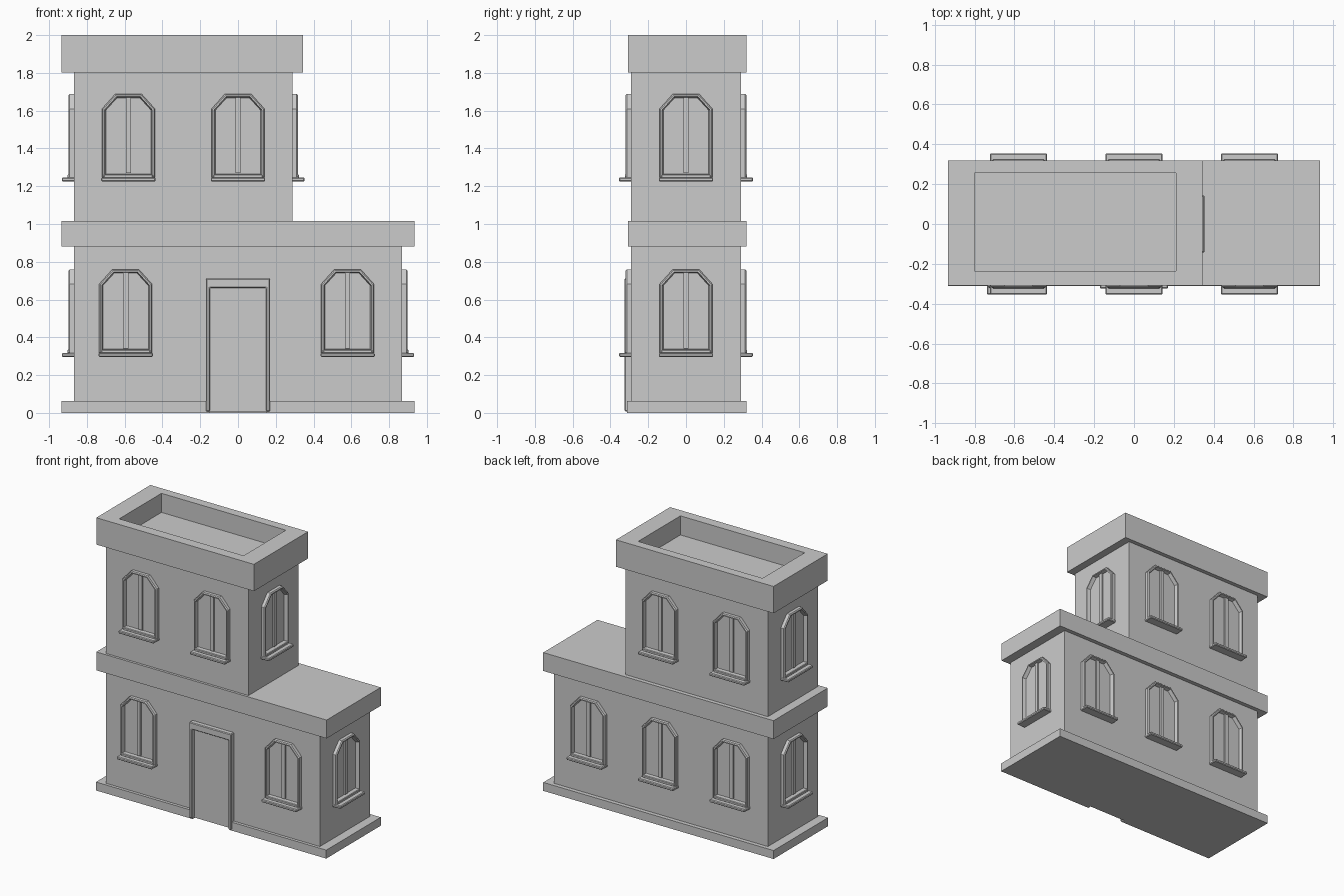
import bpy, bmesh, math
from mathutils import Matrix

if "Cube" in bpy.data.objects:
    bpy.data.objects.remove(bpy.data.objects["Cube"])


def loft(name, rings, mat=Matrix(), caps=(True, True)):
    """Skin a stack of equal-length point rings, with optional end caps."""
    bm = bmesh.new()
    vs = [[bm.verts.new(p) for p in ring] for ring in rings]
    n = len(vs[0])
    for a, b in zip(vs, vs[1:]):
        for i in range(n):
            j = (i + 1) % n
            bm.faces.new((a[i], a[j], b[j], b[i]))
    if caps[0]:
        bm.faces.new(vs[0][::-1])
    if caps[1]:
        bm.faces.new(vs[-1])
    bmesh.ops.recalc_face_normals(bm, faces=bm.faces)
    me = bpy.data.meshes.new(name)
    bm.to_mesh(me)
    bm.free()
    ob = bpy.data.objects.new(name, me)
    ob.matrix_world = mat
    bpy.context.collection.objects.link(ob)
    return ob


def rect(x0, x1, y0, y1, z):
    return [(x0, y0, z), (x1, y0, z), (x1, y1, z), (x0, y1, z)]


def box(name, x0, x1, y0, y1, z0, z1, mat=Matrix(), bevel=0):
    ob = loft(name, [rect(x0, x1, y0, y1, z0), rect(x0, x1, y0, y1, z1)], mat)
    if bevel:
        m = ob.modifiers.new("bevel", 'BEVEL')
        m.width, m.segments = bevel, 1
    return ob


# Plinth, notched at the doorway
plan = [(-.935, -.312), (-.15, -.312), (-.15, -.285), (.15, -.285),
        (.15, -.312), (.935, -.312), (.935, .32), (-.935, .32)]
loft("plinth", [[(x, y, z) for x, y in plan] for z in (0, .062)])

# Storeys and the slab between them
box("lower_storey", -.868, .868, -.29, .29, .05, .89)
box("middle_slab", -.935, .935, -.308, .32, .88, 1.015)
box("upper_storey", -.868, .288, -.29, .29, 1.0, 1.82)

# Roof parapet with sunken deck
roof = (-.935, .345, -.308, .32)
deck = (-.80, .21, -.235, .255)
loft("roof_parapet", [rect(*roof, 1.803), rect(*roof, 2.0),
                      rect(*deck, 2.0), rect(*deck, 1.86)])


def arch(o, d):
    """Chamfered window outline, inset by o, standing out by d."""
    w, c = .14 - o, .07 - o * .5
    return [(-w, -d, .02 + o), (w, -d, .02 + o), (w, -d, .385 - o * .4),
            (c, -d, .463 - o), (-c, -d, .463 - o), (-w, -d, .385 - o * .4)]


def window(x, y, z, angle):
    """Local -y is outward; z is the underside of the sill."""
    m = Matrix.Translation((x, y, z)) @ Matrix.Rotation(math.radians(angle), 4, 'Z')
    loft("window_frame", [arch(0, -.01), arch(0, .023), arch(.006, .029),
                          arch(.014, .029), arch(.02, .002)], m, (False, True))
    box("window_mullion", -.014, .014, -.014, .01, .045, .445, m)
    box("window_ledge", -.13, .13, -.034, .01, .018, .038, m, .004)
    box("window_sill", -.144, .144, -.065, .01, 0, .021, m, .005)


LOW, HIGH = .297, 1.225
for x, z in ((-.595, LOW), (.58, LOW), (-.58, HIGH), (0, HIGH)):
    window(x, -.29, z, 0)
for x, z in ((-.58, LOW), (0, LOW), (.58, LOW), (-.58, HIGH), (0, HIGH)):
    window(x, .29, z, 180)
for x, z, a in ((.868, LOW, 90), (.288, HIGH, 90), (-.868, LOW, -90), (-.868, HIGH, -90)):
    window(x, 0, z, a)

# Door panel and surround
box("door_panel", -.152, .152, -.294, -.27, .005, .67)
outline = [(-.17, .008), (-.17, .712), (.17, .712), (.17, .008),
           (.148, .008), (.148, .662), (-.148, .662), (-.148, .008)]
frame = loft("door_frame", [[(x, y, z) for x, z in outline] for y in (-.28, -.325)])
bev = frame.modifiers.new("bevel", 'BEVEL')
bev.width, bev.segments = .005, 1
